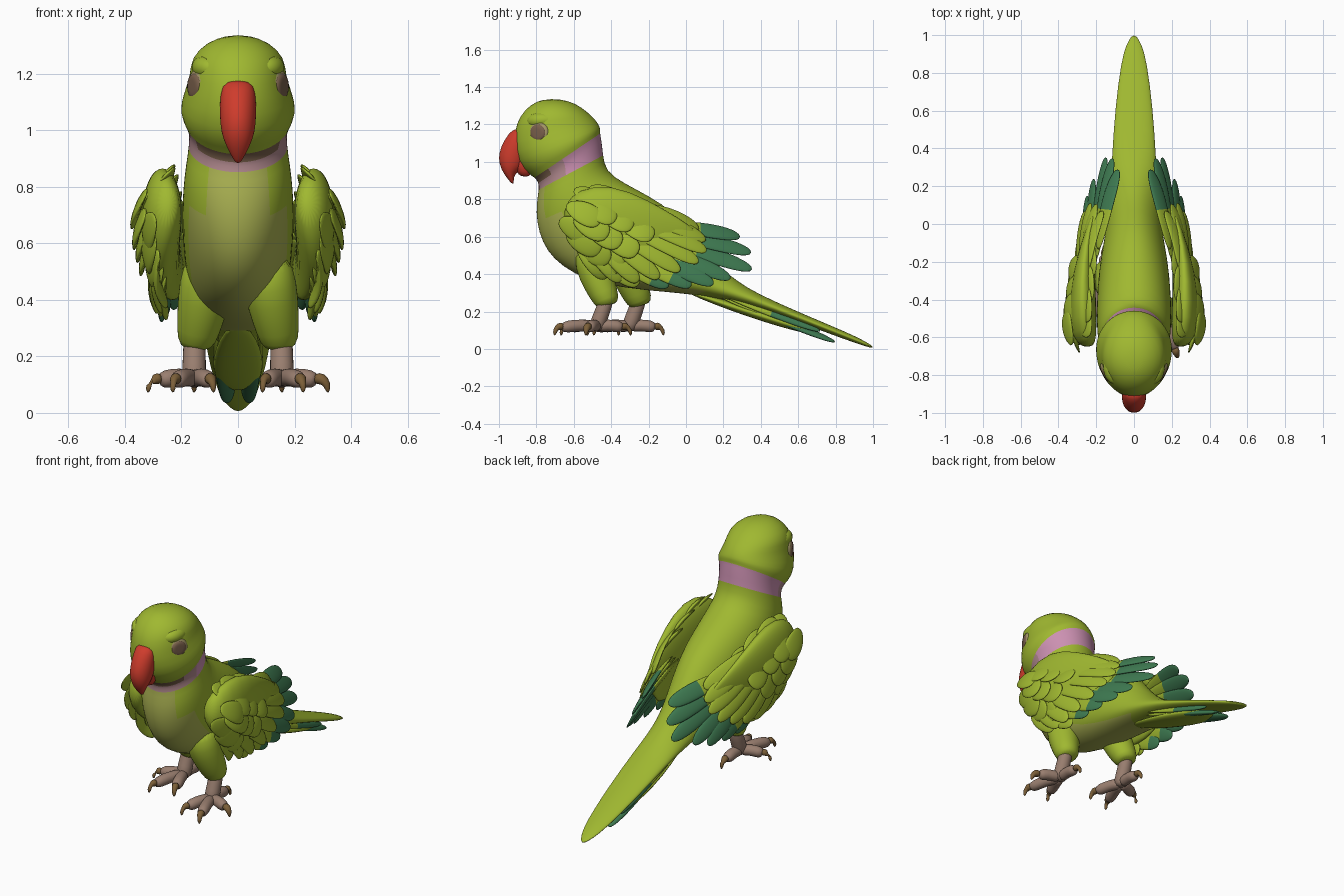
import bpy, bmesh, math
from mathutils import Vector as V

if "Cube" in bpy.data.objects:
    bpy.data.objects.remove(bpy.data.objects["Cube"], do_unlink=True)


def material(name, rgb):
    m = bpy.data.materials.new(name)
    m.use_nodes = True
    m.diffuse_color = (*rgb, 1)
    m.node_tree.nodes["Principled BSDF"].inputs["Base Color"].default_value = (*rgb, 1)
    return m


GREEN = material("leaf green", (0.35, 0.48, 0.03))
BELLY = material("pale olive", (0.41, 0.45, 0.085))
PINK = material("collar pink", (0.60, 0.28, 0.44))
MAUVE = material("dusty mauve", (0.44, 0.25, 0.27))
BROWN = material("dark brown", (0.19, 0.115, 0.07))
RED = material("beak red", (0.62, 0.045, 0.025))
SKIN = material("foot skin", (0.32, 0.21, 0.16))
CLAW = material("claw brown", (0.20, 0.115, 0.04))
TEAL = material("feather teal", (0.05, 0.20, 0.085))
LID = material("eyelid tan", (0.36, 0.30, 0.13))


def loft(bm, rings, segs=12, mat=lambda i, c: 0):
    """Skin elliptical rings (centre, axis, axis); mat picks a slot by ring and cosine."""
    loops = []
    for c, u, v in rings:
        angles = [2 * math.pi * k / segs for k in range(segs)]
        loops.append([bm.verts.new(c + u * math.cos(a) + v * math.sin(a)) for a in angles])
    for i in range(len(loops) - 1):
        for k in range(segs):
            n = (k + 1) % segs
            f = bm.faces.new((loops[i][k], loops[i][n], loops[i + 1][n], loops[i + 1][k]))
            f.material_index = mat(i, math.cos(2 * math.pi * (k + 0.5) / segs))
    bm.faces.new(loops[0][::-1]).material_index = mat(0, 1)
    bm.faces.new(loops[-1]).material_index = mat(len(loops) - 2, 1)


def finish(name, bm, mats):
    bmesh.ops.recalc_face_normals(bm, faces=bm.faces)
    me = bpy.data.meshes.new(name)
    bm.to_mesh(me)
    bm.free()
    for m in mats:
        me.materials.append(m)
    me.shade_smooth()
    ob = bpy.data.objects.new(name, me)
    bpy.context.collection.objects.link(ob)
    ob.modifiers.new("Smooth", "SUBSURF").levels = 1
    ob.modifiers["Smooth"].render_levels = 1


def side_rings(rows):
    """Rings from (front y, front z, back y, back z, half width, optional x)."""
    out = []
    for fy, fz, by, bz, w, *cx in rows:
        c = V((cx[0] if cx else 0, (fy + by) / 2, (fz + bz) / 2))
        out.append((c, V((0, by - fy, bz - fz)) / 2, V((w, 0, 0))))
    return out


def tube(bm, pts, radii, segs=12, mat=lambda i, c: 0):
    pts = [V(p) for p in pts]
    rings = []
    for i, p in enumerate(pts):
        d = pts[min(i + 1, len(pts) - 1)] - pts[max(i - 1, 0)]
        ref = V((0, 0, 1)) if abs(d.normalized().z) < 0.8 else V((1, 0, 0))
        u = d.cross(ref).normalized()
        rings.append((p, u * radii[i], d.cross(u).normalized() * radii[i]))
    loft(bm, rings, segs, mat)


def feather(bm, base, tip, width, normal, teal_from=9, bow=0.015, thick=0.014):
    base, tip, normal = V(base), V(tip), V(normal).normalized()
    side = (tip - base).cross(normal).normalized()
    normal = side.cross(tip - base).normalized()
    shape = ((0, .3), (.2, .75), (.5, 1), (.75, .98), (.92, .75), (1, .28))
    rings = [(base.lerp(tip, t) + normal * bow * math.sin(math.pi * t),
              side * width / 2 * w, normal * thick * max(w, .3)) for t, w in shape]
    loft(bm, rings, 10, lambda i, c: int(i >= teal_from))


# Head, torso and upper tail as one skin, crown to tail tip
body_rows = [
    (-.76, 1.335, -.68, 1.337, .035), (-.83, 1.31, -.59, 1.315, .11),
    (-.89, 1.245, -.525, 1.265, .167), (-.918, 1.165, -.482, 1.225, .168),
    (-.92, 1.05, -.462, 1.19, .194), (-.875, .955, -.458, 1.175, .207),
    (-.80, .912, -.46, 1.155, .185), (-.79, .885, -.452, 1.12, .174),
    (-.785, .86, -.443, 1.035, .172),
    (-.80, .78, -.43, .95, .186), (-.80, .68, -.33, .885, .195),
    (-.77, .57, -.2, .82, .198), (-.71, .48, -.06, .73, .195),
    (-.60, .40, .04, .61, .185), (-.45, .345, .12, .50, .165),
    (-.2, .31, .2, .42, .14), (.04, .295, .28, .36, .125),
    (.3, .245, .37, .30, .118), (.6, .145, .625, .187, .10),
    (.85, .05, .87, .085, .068), (.95, .018, .96, .04, .04), (.995, .003, 1.003, .012, .01)]


def body_colour(i, c):
    if i == 6:
        return 3 if c < -.6 else 4 if c < -.2 else 2
    if i == 7:
        return 4 if c < -.2 else 2
    if i in (8, 9):
        return int(c < -.78)
    return int(10 <= i <= 15 and c < -.45)


bm = bmesh.new()
loft(bm, side_rings(body_rows), 40, body_colour)
finish("body", bm, [GREEN, BELLY, PINK, BROWN, MAUVE])

# Hooked upper beak and small lower beak
bm = bmesh.new()
loft(bm, side_rings([
    (-.91, 1.18, -.87, 1.17, .05), (-.95, 1.155, -.84, 1.10, .064),
    (-.992, 1.08, -.85, 1.02, .066), (-1.005, 1.02, -.87, .965, .06),
    (-.99, .96, -.905, .945, .046), (-.955, .91, -.922, .917, .026),
    (-.928, .88, -.92, .883, .008)]), 20)
finish("upper_beak", bm, [RED])
bm = bmesh.new()
loft(bm, side_rings([(-.88, .92, -.84, .92, .02), (-.91, .945, -.825, .94, .045),
                     (-.93, 1.0, -.83, 1.0, .055), (-.91, 1.05, -.84, 1.05, .05)]), 16)
finish("lower_beak", bm, [RED])

# Eyes: shallow discs facing out and forward, each under a soft brow
for s, tag in ((1, "left"), (-1, "right")):
    n = V((s * .88, -.47, 0))
    o = V((s * .150, -.79, 1.155))
    for part, radius, height, mat in (("_eyelid", .062, .008, LID), ("_eye", .052, .015, BROWN)):
        bm = bmesh.new()
        tube(bm, [o - n * .04, o - n * .005, o + n * height, o + n * (height + .001)],
             [radius, radius, radius * .85, radius * .4], 20)
        finish(tag + part, bm, [mat])
    bm = bmesh.new()
    tube(bm, [(s * .07, -.84, 1.21), (s * .108, -.82, 1.22), (s * .130, -.765, 1.225),
              (s * .130, -.68, 1.22)], [.02, .04, .043, .025], 16)
    finish(tag + "_brow", bm, [GREEN])


def along(points, t):
    """Point at fraction t along an evenly spaced polyline."""
    k = min(int(t * (len(points) - 1)), len(points) - 2)
    return V(points[k]).lerp(V(points[k + 1]), t * (len(points) - 1) - k)


# Wings: padded core, flight feathers, long coverts, rows of scale feathers
flight_tips = [(.085, .29, .60), (.115, .35, .515), (.15, .355, .425), (.215, .24, .375),
               (.25, .15, .345), (.265, .03, .335), (.265, -.09, .335), (.25, -.25, .345)]
covert_tips = [(.17, .07, .64), (.22, .13, .545), (.27, .06, .45),
               (.29, -.12, .38), (.28, -.30, .35), (.25, -.42, .38)]
scale_rows = [((-.50, .815), (-.58, .65), 3), ((-.42, .825), (-.54, .58), 4),
              ((-.31, .79), (-.49, .53), 4), ((-.18, .73), (-.42, .49), 4)]

for s, tag in ((1, "left"), (-1, "right")):
    bm = bmesh.new()
    loft(bm, side_rings([
        (-.66, .70, -.64, .78, .03, .245), (-.62, .60, -.58, .855, .065, .262),
        (-.52, .50, -.40, .885, .075, .273), (-.38, .42, -.2, .80, .062, .268),
        (-.2, .39, -.02, .69, .038, .24), (.0, .40, .1, .61, .015, .20)]), 20)
    for k, tip in enumerate(flight_tips):
        t = k / (len(flight_tips) - 1)
        base = V((.19, -.14, .66)).lerp(V((.255, -.47, .48)), t)
        feather(bm, base, tip, .105, (1, .2, .85 - .95 * t), 2 if k < 5 else 3 if k < 7 else 9)
    for k in range(9):
        t = k / 8
        base = V((.255, -.28, .77)).lerp(V((.28, -.58, .55)), t)
        feather(bm, base, along(covert_tips, t), .105, (1, .1, .8 - .9 * t), bow=.025)
    for r, (a, b, count) in enumerate(scale_rows):
        for k in range(count):
            t = k / (count - 1)
            y, z = V(a).lerp(V(b), t)
            x = .255 + .05 * t + .06 * math.sin(math.pi * t) - .012 * max(r - 1, 0)
            feather(bm, (x - .015, y - .10, z + .04), (x + .02, y + .085, z - .055),
                    .14, (1, -.1, 1.1 - 1.3 * t), bow=.012, thick=.014)
    for v in bm.verts:
        v.co.x *= s
    finish(tag + "_wing", bm, [GREEN, TEAL])

# Under-tail feathers: teal pairs over a green central one
bm = bmesh.new()
for s in (1, -1):
    feather(bm, (s * .055, .15, .295), (s * .035, .8, .036), .075, (s * .4, 0, 1), 2, 0, .018)
    feather(bm, (s * .08, .2, .285), (s * .06, .72, .095), .05, (s, 0, .8), 2, 0, .014)
feather(bm, (0, .0, .31), (0, .70, .085), .19, (0, 0, 1), 9, -.004, .028)
finish("under_tail_feathers", bm, [GREEN, TEAL])

# Legs and feet: one stride apart, two toes forward, one out, one back
toes = [(.07, -.21), (-.06, -.17), (.135, -.05), (0, .15)]
for s, tag, ankle_y in ((1, "left", -.475), (-1, "right", -.30)):
    bm = bmesh.new()
    tube(bm, [(s * .10, ankle_y - .04, .56), (s * .112, ankle_y - .025, .45),
              (s * .132, ankle_y + .015, .34), (s * .148, ankle_y + .055, .25),
              (s * .148, ankle_y + .06, .23)], [.08, .10, .085, .07, .045], 20)
    finish(tag + "_thigh", bm, [GREEN])
    bm = bmesh.new()
    tube(bm, [(s * .152, ankle_y + .055, .29), (s * .155, ankle_y + .03, .2),
              (s * .155, ankle_y, .13), (s * .155, ankle_y - .005, .095)],
         [.045, .04, .047, .03])
    for dx, dy in toes:
        d = V((s * dx, dy, 0))
        o = V((s * .155, ankle_y, .12))
        e = d.normalized()
        tube(bm, [o, o + d * .4 + V((0, 0, .008)), o + d * .75, o + d * .92 + V((0, 0, -.008))],
             [.036, .031, .036, .022])
        p = o + d * .85
        tube(bm, [p, p + e * .03 + V((0, 0, .003)), p + e * .05 + V((0, 0, -.02)),
                  p + e * .052 + V((0, 0, -.05))], [.022, .023, .016, .004], 10, lambda i, c: 1)
    finish(tag + "_foot", bm, [SKIN, CLAW])
